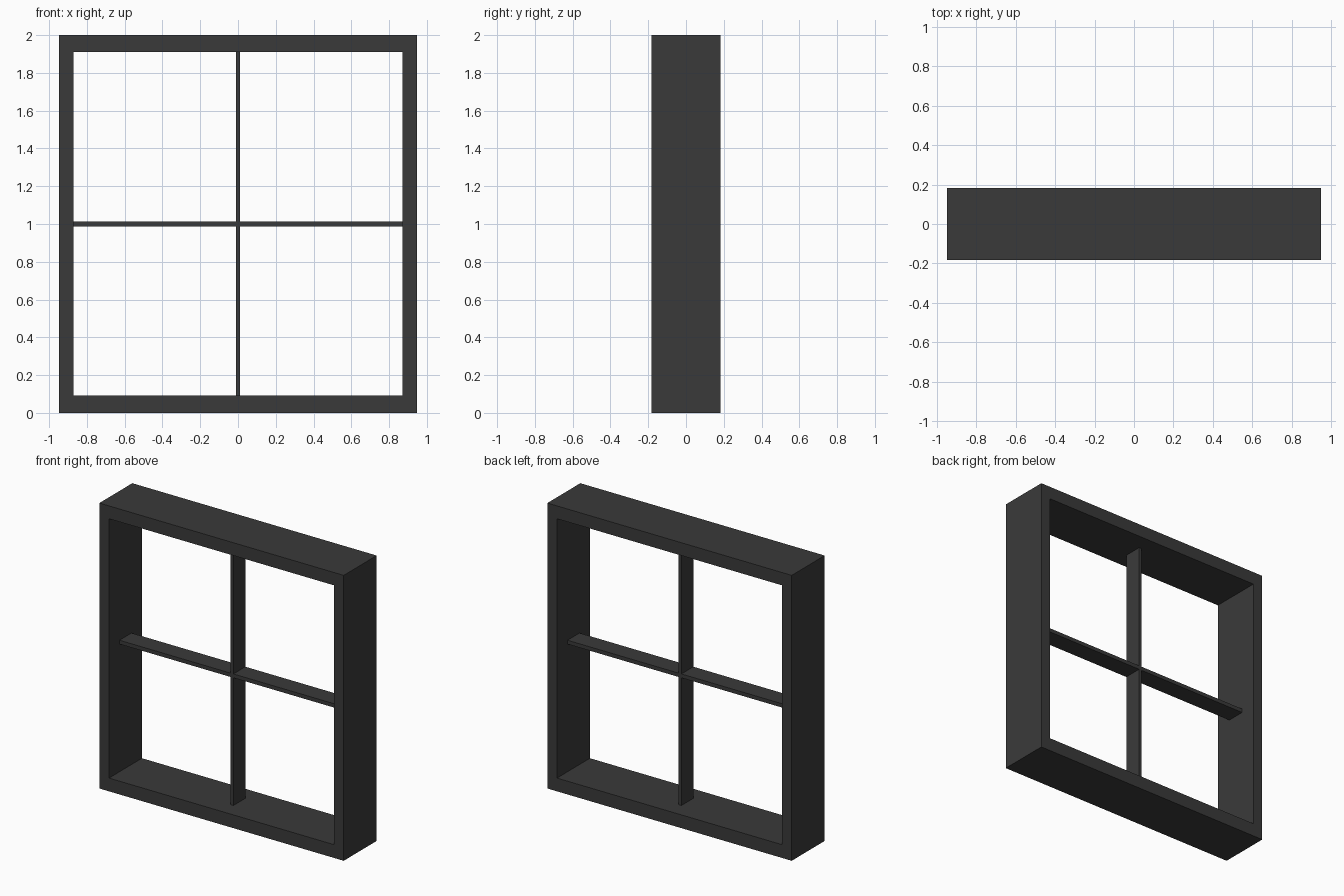
import bpy
import bmesh

if "Cube" in bpy.data.objects:
    bpy.data.objects.remove(bpy.data.objects["Cube"])

HALF_W, HEIGHT, HALF_D = 0.947, 2.0, 0.182      # outer frame
IN_X, IN_LOW, IN_HIGH = 0.872, 0.093, 1.91      # window opening
BAR_D = 0.066                                   # half depth of glazing bars
BAR_X, BAR_Z, MID_Z = 0.011, 0.0135, 1.001      # half thicknesses, crossing height

paint = bpy.data.materials.new("dark_grey")
paint.diffuse_color = (0.042, 0.042, 0.042, 1)
paint.use_nodes = True
paint.node_tree.nodes["Principled BSDF"].inputs["Base Color"].default_value = paint.diffuse_color


def finish(name, bm):
    bmesh.ops.recalc_face_normals(bm, faces=bm.faces)
    mesh = bpy.data.meshes.new(name)
    bm.to_mesh(mesh)
    bm.free()
    mesh.materials.append(paint)
    obj = bpy.data.objects.new(name, mesh)
    bpy.context.collection.objects.link(obj)


def rect(bm, x, z0, z1, y):
    return [bm.verts.new((px, y, pz)) for px, pz in ((-x, z0), (x, z0), (x, z1), (-x, z1))]


# Outer frame: rectangular ring extruded through the depth
bm = bmesh.new()
rings = [rect(bm, x, z0, z1, y) for x, z0, z1, y in (
    (HALF_W, 0, HEIGHT, -HALF_D), (HALF_W, 0, HEIGHT, HALF_D),
    (IN_X, IN_LOW, IN_HIGH, HALF_D), (IN_X, IN_LOW, IN_HIGH, -HALF_D))]
for r in range(4):
    a, b = rings[r], rings[(r + 1) % 4]
    for i in range(4):
        j = (i + 1) % 4
        bm.faces.new((a[i], a[j], b[j], b[i]))
finish("window_frame", bm)


def bar(name, x, z0, z1):
    bm = bmesh.new()
    front, back = rect(bm, x, z0, z1, -BAR_D), rect(bm, x, z0, z1, BAR_D)
    bm.faces.new(front)
    bm.faces.new(back)
    for i in range(4):
        j = (i + 1) % 4
        bm.faces.new((front[i], front[j], back[j], back[i]))
    finish(name, bm)


# Glazing bars: one horizontal, vertical in two halves
bar("horizontal_bar", IN_X, MID_Z - BAR_Z, MID_Z + BAR_Z)
bar("lower_vertical_bar", BAR_X, IN_LOW, MID_Z - BAR_Z)
bar("upper_vertical_bar", BAR_X, MID_Z + BAR_Z, IN_HIGH)
